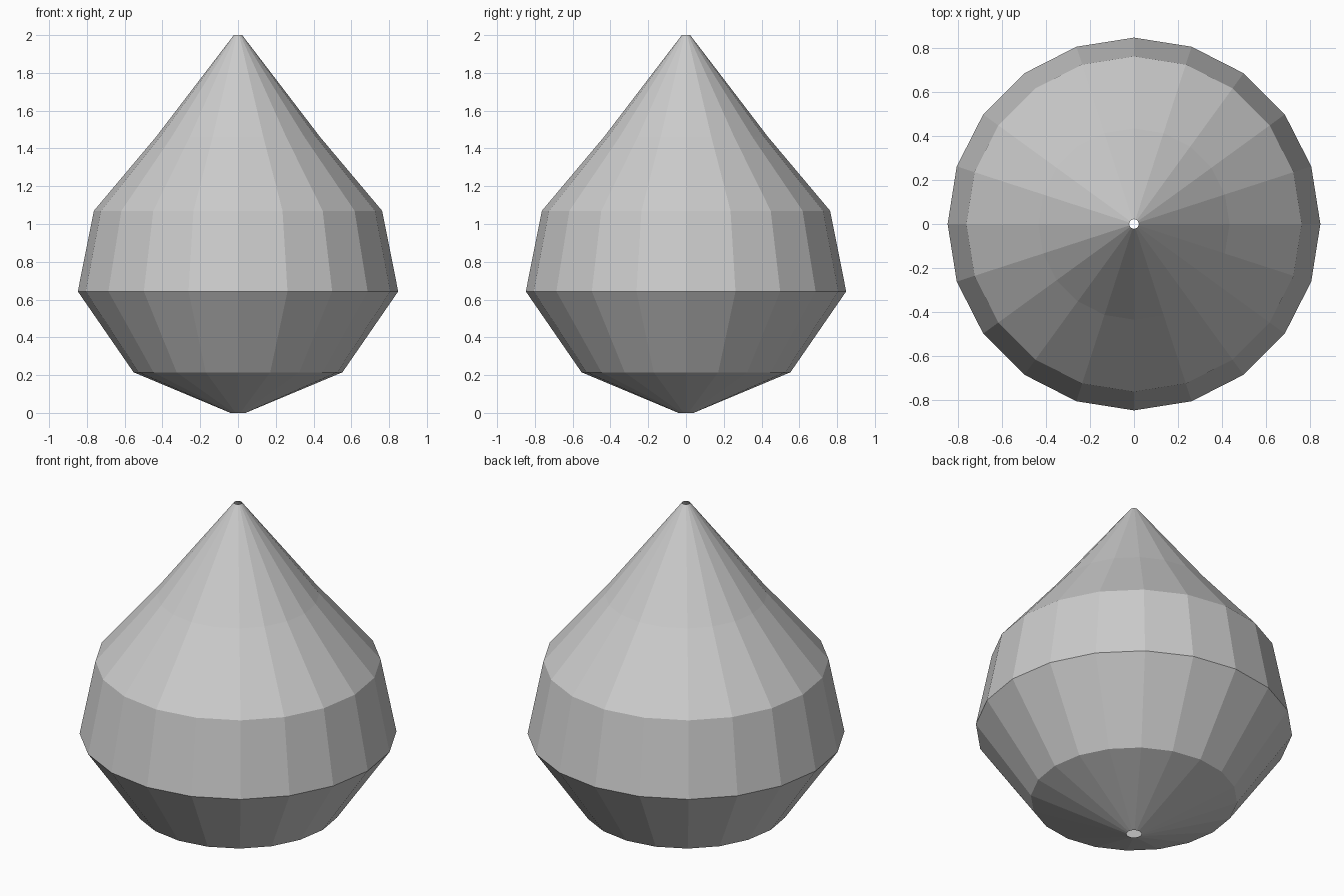
import bpy, bmesh
from math import cos, sin, pi

if "Cube" in bpy.data.objects:
    bpy.data.objects.remove(bpy.data.objects["Cube"])

SIDES = 20
# (radius, height) from the bottom opening to the top opening
PROFILE = [(0.04, 0.0), (0.553, 0.215), (0.848, 0.643),
           (0.763, 1.07), (0.435, 1.46), (0.022, 2.0)]

# Faceted drop-shaped shell, open at both ends
bm = bmesh.new()
rings = [[bm.verts.new((r * cos(2 * pi * i / SIDES), r * sin(2 * pi * i / SIDES), z))
          for i in range(SIDES)] for r, z in PROFILE]
for low, high in zip(rings, rings[1:]):
    for i in range(SIDES):
        j = (i + 1) % SIDES
        bm.faces.new((low[i], low[j], high[j], high[i]))

mesh = bpy.data.meshes.new("drop_shell")
bm.to_mesh(mesh)
bm.free()
bpy.context.collection.objects.link(bpy.data.objects.new("drop_shell", mesh))
